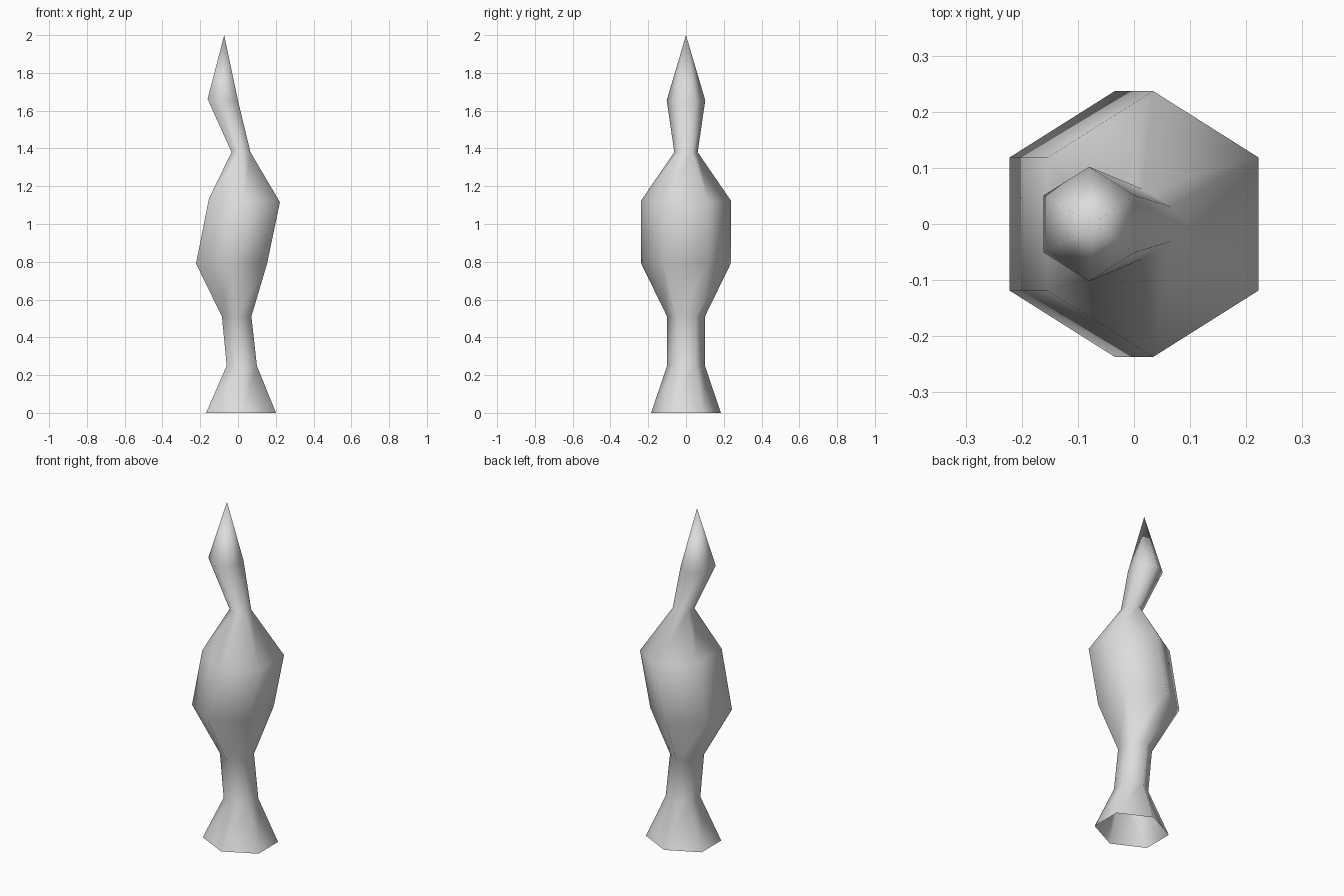
import bpy
import bmesh
import math

cube = bpy.data.objects.get("Cube")
if cube:
    bpy.data.objects.remove(cube, do_unlink=True)

# Plain grey material
grey = bpy.data.materials.new("pale_grey")
grey.use_nodes = True
colour = (0.72, 0.72, 0.72, 1)
grey.diffuse_color = colour
grey.node_tree.nodes["Principled BSDF"].inputs["Base Color"].default_value = colour

# Hexagonal cross-sections: height, centre x, half width, half depth, tilt
SECTIONS = [
    (0.0, 0.016, 0.185, 0.185, 0),
    (0.25, 0.02, 0.08, 0.1, 0),
    (0.51, -0.007, 0.078, 0.1, 0),
    (0.79, -0.034, 0.188, 0.237, 0),
    (1.125, 0.034, 0.188, 0.237, -0.05),
    (1.38, 0.016, 0.05, 0.062, 0),
    (1.655, -0.08, 0.081, 0.102, -0.08),
]
TIP = (-0.073, 0, 2)
SIDES = 6


def add_ring(bm, z, cx, half_x, half_y, tilt):
    ring = []
    for i in range(SIDES):
        a = math.pi / 2 + math.tau * i / SIDES
        dx = half_x * math.cos(a) / math.cos(math.pi / SIDES)
        ring.append(bm.verts.new((cx + dx, half_y * math.sin(a), z + tilt * dx)))
    return ring


# Leaning spindle, open underneath
bm = bmesh.new()
rings = [add_ring(bm, *section) for section in SECTIONS]
for low, high in zip(rings, rings[1:]):
    for i in range(SIDES):
        j = (i + 1) % SIDES
        bm.faces.new((low[i], low[j], high[j], high[i]))

# Pointed tip
tip = bm.verts.new(TIP)
for i in range(SIDES):
    bm.faces.new((rings[-1][i], rings[-1][(i + 1) % SIDES], tip))

for face in bm.faces:
    face.smooth = True

mesh = bpy.data.meshes.new("pointed_spindle")
bm.to_mesh(mesh)
bm.free()
mesh.materials.append(grey)
spindle = bpy.data.objects.new("pointed_spindle", mesh)
bpy.context.collection.objects.link(spindle)
